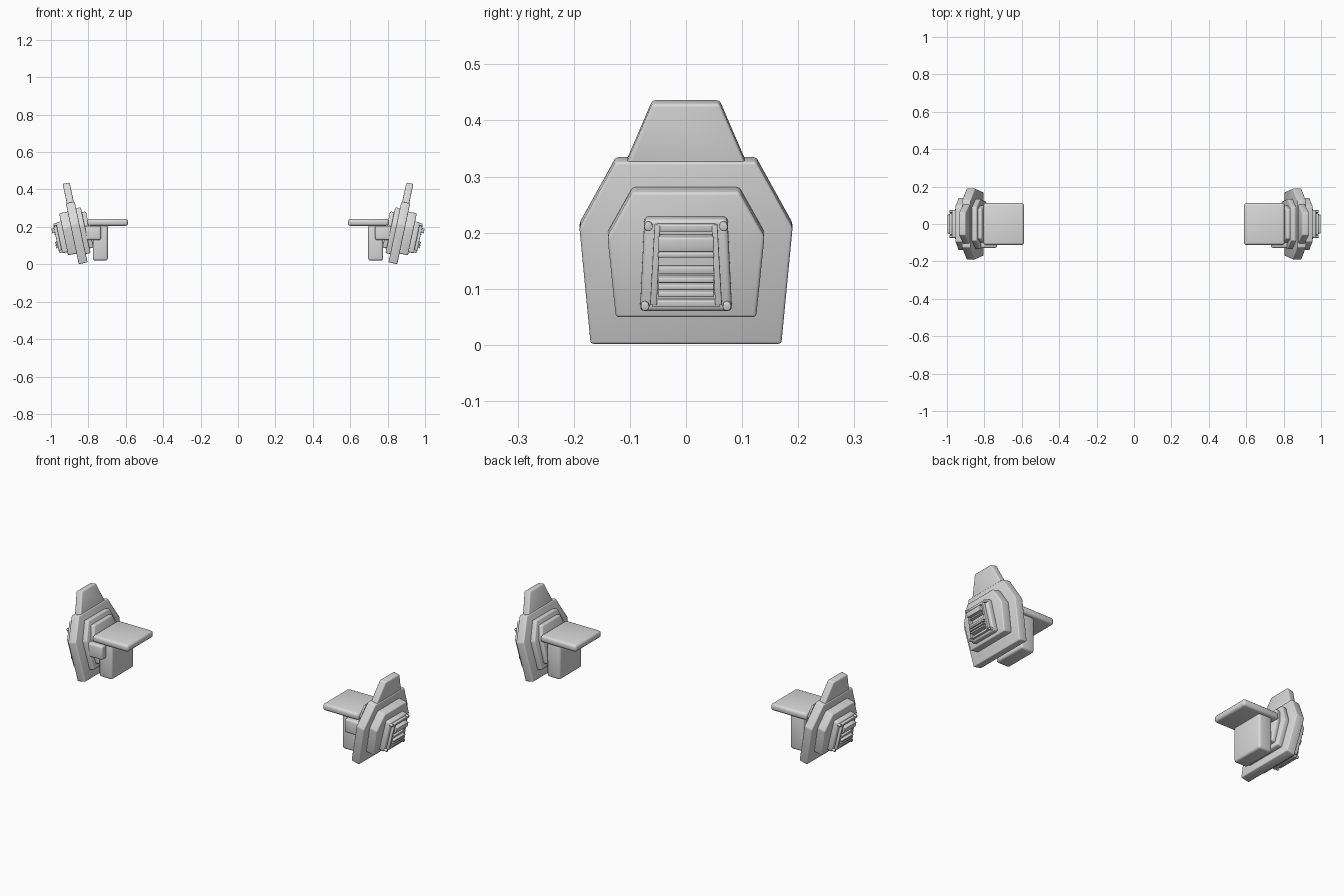
import bpy, bmesh
from math import radians, cos, sin, tau
from mathutils import Matrix, Vector

cube = bpy.data.objects.get("Cube")
if cube:
    bpy.data.objects.remove(cube, do_unlink=True)

# One plain grey for everything
grey = bpy.data.materials.new("plain_grey")
grey.use_nodes = True
COLOUR = (0.7, 0.7, 0.7, 1)
grey.diffuse_color = COLOUR
grey.node_tree.nodes["Principled BSDF"].inputs["Base Color"].default_value = COLOUR

# Plate frame: local x points outward, local z runs up the leaning plate
TILT = Matrix.Translation((0.828, 0, 0.006)) @ Matrix.Rotation(radians(12), 4, 'Y')
WORLD = Matrix.Identity(4)


def prism(name, outline, x0, x1, bevel=0.0, frame=TILT):
    """Extrude a (y, z) outline from x0 to x1 and make a copy for each side."""
    for label, side in (("left", 1), ("right", -1)):
        bm = bmesh.new()
        matrix = Matrix.Diagonal((side, 1, 1, 1)) @ frame
        base = bm.faces.new([bm.verts.new((x0, y, z)) for y, z in outline])
        extruded = bmesh.ops.extrude_face_region(bm, geom=[base], use_keep_orig=True)
        moved = [v for v in extruded["geom"] if isinstance(v, bmesh.types.BMVert)]
        bmesh.ops.translate(bm, verts=moved, vec=Vector((x1 - x0, 0, 0)))
        bmesh.ops.transform(bm, matrix=matrix, verts=bm.verts)
        bmesh.ops.recalc_face_normals(bm, faces=bm.faces)
        if bevel:
            bmesh.ops.bevel(bm, geom=bm.edges[:], offset=bevel, segments=3,
                            profile=0.5, affect='EDGES', clamp_overlap=True)
        mesh = bpy.data.meshes.new(f"{label}_{name}")
        bm.to_mesh(mesh)
        bm.free()
        mesh.materials.append(grey)
        mesh.shade_smooth()
        mesh.set_sharp_from_angle(angle=radians(35))
        bpy.context.collection.objects.link(bpy.data.objects.new(mesh.name, mesh))


def symmetric(half):
    """Mirror a bottom-to-top half outline across y = 0."""
    return half + [(-y, z) for y, z in reversed(half)]


def rect(y0, y1, z0, z1):
    return [(y0, z0), (y1, z0), (y1, z1), (y0, z1)]


def disc(y, z, radius, sides):
    return [(y + radius * cos(tau * i / sides), z + radius * sin(tau * i / sides))
            for i in range(sides)]


# Main armour plate and the fin rising from it
prism("main_plate", symmetric([(0.17, 0), (0.19, 0.212), (0.125, 0.332)]),
      -0.024, 0.024, 0.005)
prism("top_fin", symmetric([(0.115, 0.29), (0.105, 0.33), (0.06, 0.437)]),
      -0.019, 0.019, 0.006)

# Stepped outer layers
prism("outer_layer", symmetric([(0.125, 0.058), (0.14, 0.205), (0.095, 0.287)]),
      0.02, 0.07, 0.006)
prism("outer_panel", symmetric([(0.082, 0.075), (0.074, 0.243)]), 0.06, 0.098, 0.008)

# Vent frame with side rails and cross bars
for end, s in (("front", -1), ("back", 1)):
    prism(f"{end}_vent_rail",
          [(s * 0.052, 0.09), (s * 0.064, 0.09), (s * 0.056, 0.235), (s * 0.046, 0.235)],
          0.09, 0.114, 0.002)
for part, z, half in (("bottom", 0.092, 0.06), ("middle", 0.153, 0.055), ("top", 0.23, 0.052)):
    prism(f"{part}_vent_bar", rect(-half, half, z - 0.006, z + 0.006), 0.09, 0.112, 0.002)
prism("upper_vent_hood", rect(-0.05, 0.05, 0.19, 0.216), 0.09, 0.128, 0.003)
prism("upper_vent_sill", rect(-0.05, 0.05, 0.178, 0.186), 0.09, 0.118, 0.002)
for i in range(3):
    z = 0.107 + i * 0.013
    prism(f"lower_vent_slat_{i + 1}", rect(-0.05, 0.05, z, z + 0.009), 0.09, 0.124, 0.002)

# Corner bolts
for end, s in (("front", -1), ("back", 1)):
    prism(f"{end}_upper_bolt", disc(s * 0.067, 0.232, 0.008, 8), 0.09, 0.112, 0.002)
    prism(f"{end}_lower_bolt", disc(s * 0.073, 0.087, 0.008, 8), 0.09, 0.112, 0.002)

# Stepped inner layers
prism("inner_layer", symmetric([(0.12, 0.045), (0.135, 0.2), (0.09, 0.295)]),
      -0.05, -0.02, 0.006)
prism("inner_panel", symmetric([(0.095, 0.07), (0.1, 0.2), (0.08, 0.268)]),
      -0.072, -0.04, 0.008)

# Arm block, pivot, front clasp and horizontal shoulder flap
prism("arm_block", rect(-0.095, 0.095, 0.02, 0.212), 0.692, 0.772, 0.012,
      Matrix.Translation((0.004, 0, 0)) @ Matrix.Shear('XY', 4, (0, 0)))
prism("arm_pivot", disc(0, 0.135, 0.04, 20), 0.75, 0.83, 0.003, WORLD)
prism("front_clasp", rect(-0.128, -0.07, 0.13, 0.205), 0.733, 0.822, 0.01, WORLD)
prism("shoulder_flap", symmetric([(0.112, 0.206), (0.112, 0.243)]),
      0.588, 0.805, 0.013, WORLD)
